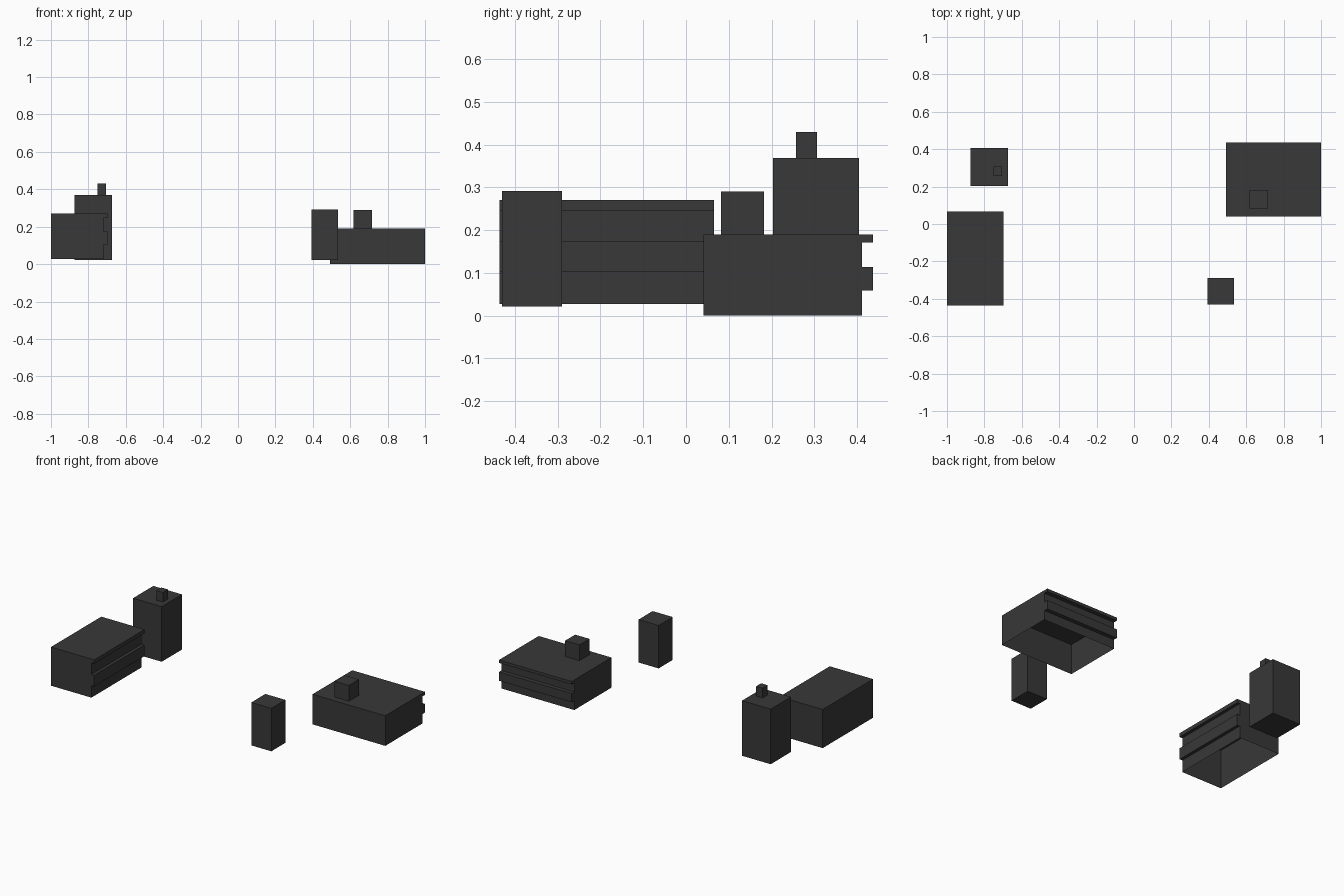
import bpy, bmesh
from math import pi
from mathutils import Matrix

if "Cube" in bpy.data.objects:
    bpy.data.objects.remove(bpy.data.objects["Cube"])

dark = bpy.data.materials.new("dark_grey")
dark.diffuse_color = (0.04, 0.04, 0.04, 1)
dark.use_nodes = True
dark.node_tree.nodes["Principled BSDF"].inputs["Base Color"].default_value = dark.diffuse_color


def finish(bm, name):
    bmesh.ops.recalc_face_normals(bm, faces=bm.faces[:])
    mesh = bpy.data.meshes.new(name)
    bm.to_mesh(mesh)
    bm.free()
    mesh.materials.append(dark)
    obj = bpy.data.objects.new(name, mesh)
    bpy.context.collection.objects.link(obj)
    return obj


def box(name, lo, hi):
    bm = bmesh.new()
    size = [b - a for a, b in zip(lo, hi)]
    mid = [(a + b) / 2 for a, b in zip(lo, hi)]
    bmesh.ops.create_cube(bm, size=1, matrix=Matrix.Translation(mid) @ Matrix.Diagonal((*size, 1)))
    return finish(bm, name)


# Side profile of a hall: ledges on one long side, open underneath
PROFILE = [(-.5, 0), (-.5, 1), (.5, 1), (.5, .9), (.435, .9), (.435, .6),
           (.5, .6), (.5, .31), (.435, .31), (.435, 0)]


def hall(name, centre, width, length, height, turn=0):
    bm = bmesh.new()
    ends = [[bm.verts.new((u * width, s * length / 2, v * height)) for u, v in PROFILE]
            for s in (-1, 1)]
    front, back = ends
    for i in range(len(PROFILE) - 1):
        bm.faces.new((front[i], front[i + 1], back[i + 1], back[i]))
    bm.faces.new(front)
    bm.faces.new(back[::-1])
    bmesh.ops.transform(bm, verts=bm.verts[:],
                        matrix=Matrix.Translation(centre) @ Matrix.Rotation(turn, 4, 'Z'))
    finish(bm, name)
    

# Left group: long hall and tower with chimney
hall("left_hall", (-.85, -.185, .027), .302, .502, .244)
box("tower", (-.875, .203, .021), (-.675, .405, .369))
box("tower_chimney", (-.75, .257, .369), (-.705, .307, .43))

# Right group: low hall with rooftop unit, and small tower
hall("right_hall", (.746, .239, 0), .396, .508, .19, pi / 2)
box("rooftop_unit", (.617, .082, .19), (.717, .182, .29))
box("small_tower", (.394, -.43, .021), (.534, -.29, .292))
